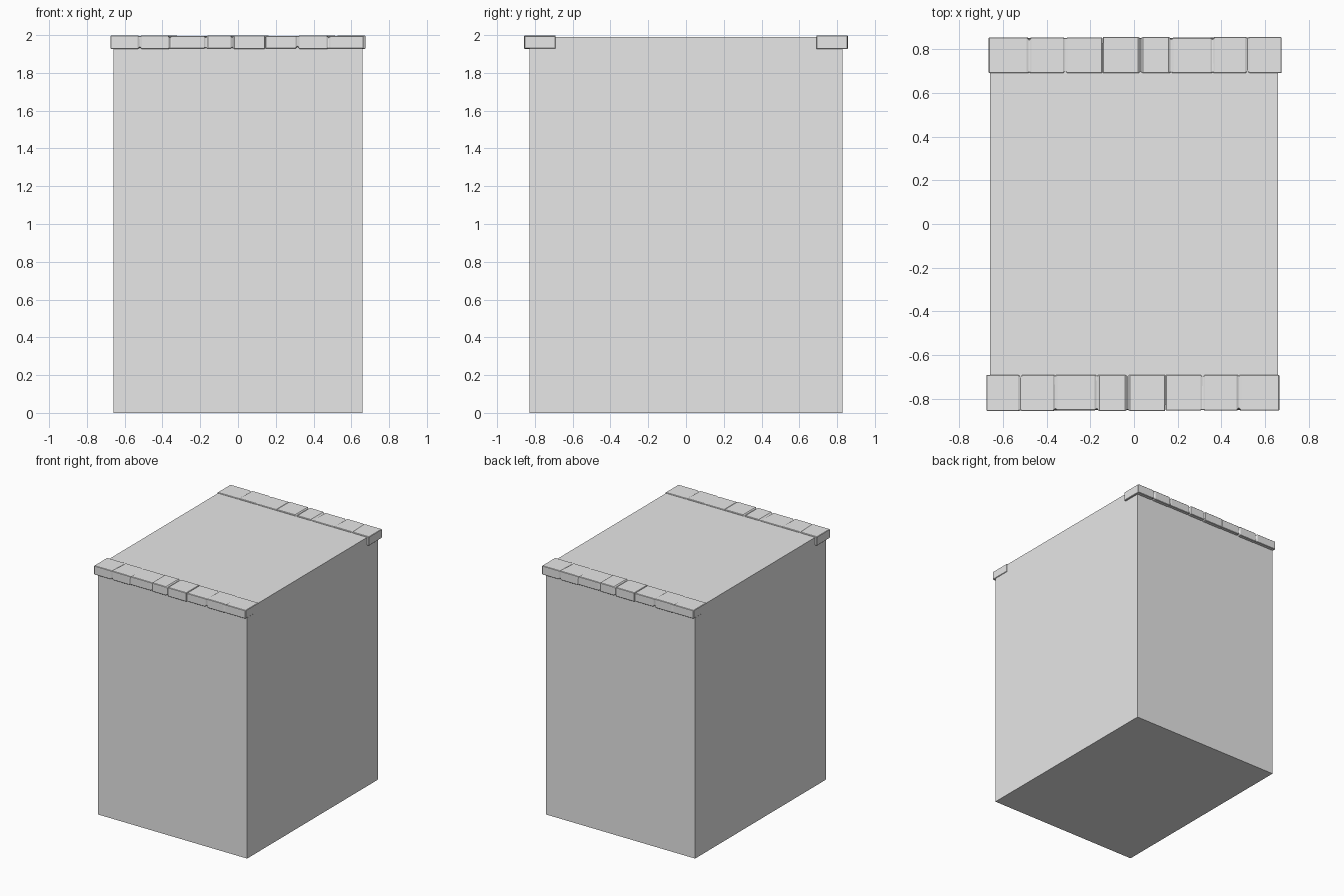
import bpy, bmesh, math, random
from mathutils import Matrix

random.seed(4)
cube = bpy.data.objects.get("Cube")
if cube:
    bpy.data.objects.remove(cube)

stone = bpy.data.materials.new("stone_grey")
stone.use_nodes = True
stone.diffuse_color = (0.8, 0.8, 0.8, 1)
stone.node_tree.nodes["Principled BSDF"].inputs["Base Color"].default_value = (0.8, 0.8, 0.8, 1)


def add_object(name, bm):
    bmesh.ops.recalc_face_normals(bm, faces=bm.faces)
    mesh = bpy.data.meshes.new(name)
    bm.to_mesh(mesh)
    bm.free()
    mesh.materials.append(stone)
    obj = bpy.data.objects.new(name, mesh)
    bpy.context.collection.objects.link(obj)
    return obj


# Plain wall block
bm = bmesh.new()
bmesh.ops.create_cube(bm, size=1)
bmesh.ops.transform(bm, matrix=Matrix.Translation((0, 0, 0.995)) @ Matrix.Diagonal((1.32, 1.655, 1.99, 1)), verts=bm.verts)
add_object("wall_block", bm)

OUTER, INNER, BOTTOM, TOP = -0.857, -0.69, 1.926, 1.999


def section(x, wobble, chip=(0, 0, 0, 0)):
    """Four corners at x; chip pulls in lower outer, lower inner, upper inner, upper outer."""
    out, low, high = OUTER + wobble[0], BOTTOM + wobble[1], TOP - wobble[2]
    corners = ((out, low, 1, 1), (INNER, low, -1, 1), (INNER, high, -1, -1), (out, high, 1, -1))
    return [(x, y + sy * c, z + sz * c) for (y, z, sy, sz), c in zip(corners, chip)]


def edging_stone(name, start, end, cracks, turn):
    """Long stone lofted along x, with worn segments between chipped cracks."""
    def wear():
        return [random.uniform(0, 0.004) for _ in range(3)]

    wobble = wear()
    rings = [section(start, wobble)]
    for x, chip in cracks:
        rings.append(section(x - 0.011, wobble))
        rings.append(section(x, wobble, chip))
        wobble = wear()
        rings.append(section(x + 0.011, wobble))
    rings.append(section(end, wobble))

    bm = bmesh.new()
    loops = [[bm.verts.new(p) for p in ring] for ring in rings]
    for a, b in zip(loops, loops[1:]):
        for i in range(4):
            j = (i + 1) % 4
            bm.faces.new((a[i], a[j], b[j], b[i]))
    bm.faces.new(loops[0])
    bm.faces.new(loops[-1])
    bmesh.ops.rotate(bm, verts=bm.verts, matrix=Matrix.Rotation(turn, 3, "Z"))
    obj = add_object(name, bm)
    bevel = obj.modifiers.new("worn_edges", "BEVEL")
    bevel.width = 0.003
    bevel.segments = 1
    bevel.limit_method = "ANGLE"
    bevel.angle_limit = math.radians(50)


# Cracks: position along the stone and chip depth at each corner
long_cracks = [
    (-0.52, (0.009, 0.003, 0.008, 0.002)),
    (-0.36, (0.003, 0.003, 0.003, 0.010)),
    (-0.17, (0.004, 0.005, 0.004, 0.008)),
    (-0.03, (0.006, 0.003, 0.008, 0.009)),
]
short_cracks = [
    (0.315, (0.011, 0.003, 0.007, 0.002)),
    (0.48, (0.003, 0.004, 0.003, 0.010)),
]

# The same pair of edging stones caps the front and the back
for side, turn in (("front", 0), ("back", math.pi)):
    random.seed(4)
    edging_stone(side + "_long_edging", -0.675, 0.143, long_cracks, turn)
    edging_stone(side + "_short_edging", 0.145, 0.665, short_cracks, turn)
